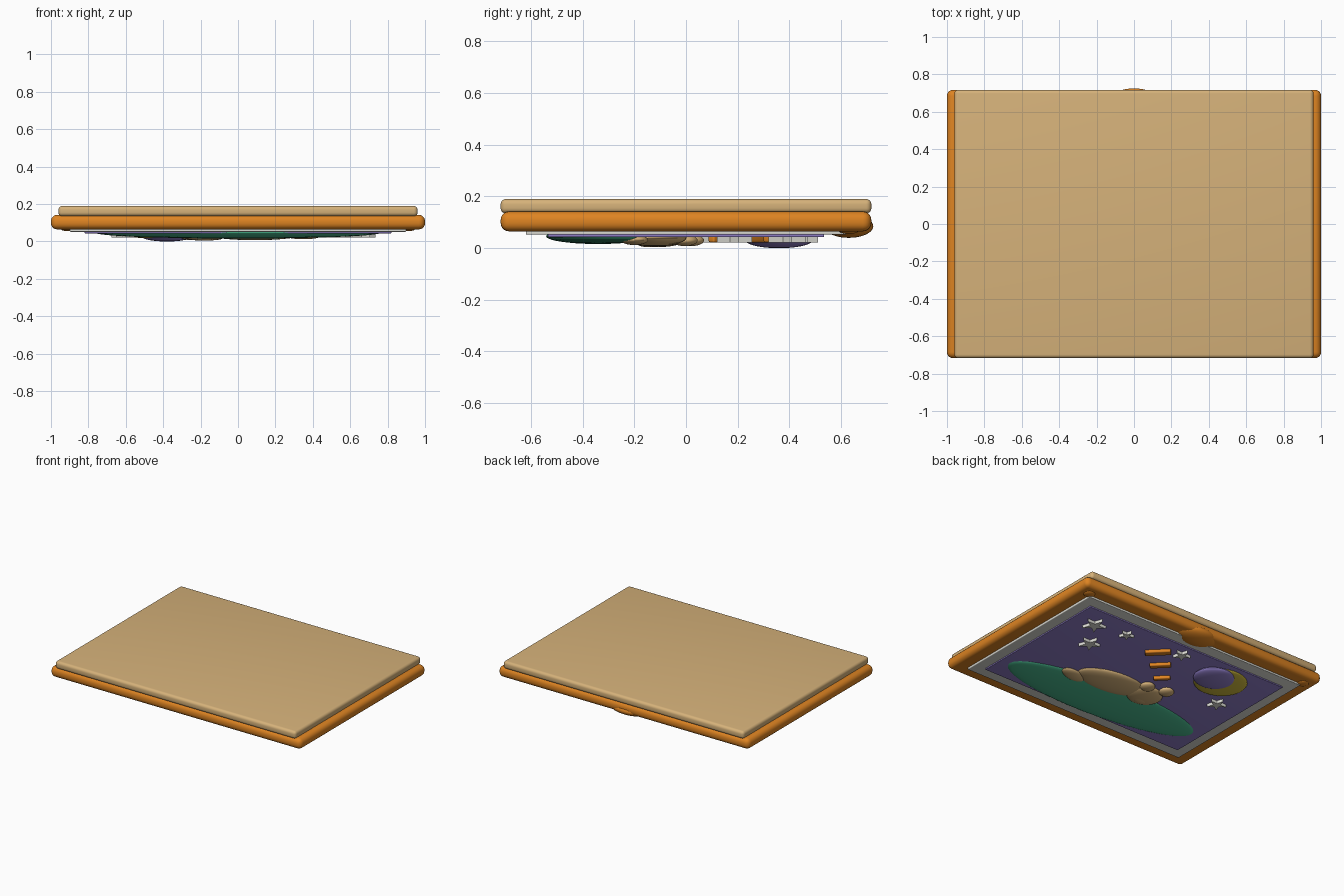
import bpy, bmesh, math

if "Cube" in bpy.data.objects:
    bpy.data.objects.remove(bpy.data.objects["Cube"], do_unlink=True)


def material(name, r, g, b):
    """Make a flat material from 0-255 display values."""
    col = [((c / 255 + 0.055) / 1.055) ** 2.4 for c in (r, g, b)] + [1]
    m = bpy.data.materials.new(name)
    m.use_nodes = True
    m.diffuse_color = col
    m.node_tree.nodes["Principled BSDF"].inputs["Base Color"].default_value = col
    return m


TAN = material("tan", 214, 178, 122)
ORANGE = material("orange", 222, 132, 34)
WHITE = material("off_white", 222, 222, 214)
PURPLE = material("purple", 145, 127, 202)
GREEN = material("green", 75, 188, 145)
YELLOW = material("yellow", 212, 190, 62)


def finish(bm, name, mat, loc, turn=0):
    me = bpy.data.meshes.new(name)
    bmesh.ops.recalc_face_normals(bm, faces=bm.faces)
    bm.to_mesh(me)
    bm.free()
    ob = bpy.data.objects.new(name, me)
    bpy.context.collection.objects.link(ob)
    ob.location = loc
    ob.rotation_euler.z = turn
    me.materials.append(mat)
    bpy.context.view_layer.objects.active = ob
    bpy.ops.object.select_all(action='DESELECT')
    ob.select_set(True)
    bpy.ops.object.shade_smooth_by_angle(angle=math.radians(35))
    return ob


def slab(name, mat, sx, sy, z0, z1, bevel, x=0, y=0, turn=0):
    """Rounded box from full sizes and a height range."""
    bm = bmesh.new()
    bmesh.ops.create_cube(bm, size=1)
    bmesh.ops.scale(bm, vec=(sx, sy, z1 - z0), verts=bm.verts)
    bmesh.ops.bevel(bm, geom=bm.edges[:], offset=bevel, segments=5,
                    profile=0.5, affect='EDGES')
    return finish(bm, name, mat, (x, y, (z0 + z1) / 2), turn)


def blob(name, mat, loc, radii, turn=0):
    """Flattened ellipsoid."""
    bm = bmesh.new()
    bmesh.ops.create_uvsphere(bm, u_segments=40, v_segments=20, radius=1)
    bmesh.ops.scale(bm, vec=radii, verts=bm.verts)
    return finish(bm, name, mat, loc, turn)


def star(name, x, y, r):
    """Five-pointed prism."""
    bm = bmesh.new()
    ring = []
    for i in range(10):
        a = math.pi / 2 + i * math.pi / 5
        d = r if i % 2 == 0 else r * 0.38
        ring.append(bm.verts.new((d * math.cos(a), d * math.sin(a), 0)))
    face = bm.faces.new(ring)
    top = bmesh.ops.extrude_face_region(bm, geom=[face])["geom"]
    bmesh.ops.translate(bm, vec=(0, 0, 0.03),
                        verts=[v for v in top if isinstance(v, bmesh.types.BMVert)])
    return finish(bm, name, WHITE, (x, y, 0.022))


# Panel stack: backing, frame, mat border and night sky
slab("backing_board", TAN, 1.92, 1.435, 0.135, 0.19, 0.02)
slab("frame", ORANGE, 2.0, 1.435, 0.065, 0.142, 0.033)
slab("border", WHITE, 1.8, 1.24, 0.052, 0.08, 0.005)
slab("night_sky", PURPLE, 1.64, 1.07, 0.043, 0.065, 0.003)

# Raised clasp and corner knobs on the frame
blob("clasp", ORANGE, (0, 0.63, 0.085), (0.16, 0.095, 0.045))
for side, x in (("right", -0.91), ("left", 0.91)):
    blob(side + "_knob", ORANGE, (x, 0.63, 0.07), (0.04, 0.04, 0.015))

# Hill
blob("hill", GREEN, (0, -0.34, 0.046), (0.76, 0.2, 0.03), math.radians(-2))

# Sleeping bear
blob("bear_body", TAN, (0.09, -0.12, 0.04), (0.26, 0.12, 0.033), math.radians(-5))
blob("bear_foot", TAN, (0.35, -0.2, 0.032), (0.1, 0.05, 0.02), math.radians(12))
blob("bear_head", TAN, (-0.18, -0.11, 0.034), (0.125, 0.11, 0.03))
blob("bear_muzzle", TAN, (-0.18, -0.145, 0.018), (0.06, 0.045, 0.014))
for side, x, y in (("left", -0.12, -0.005), ("right", -0.26, 0.02)):
    blob(side + "_ear", TAN, (x, y, 0.03), (0.05, 0.05, 0.022))

# Crescent moon: a disc overlapped by a sky-coloured dome
blob("moon", YELLOW, (-0.46, 0.33, 0.04), (0.18, 0.17, 0.022))
blob("moon_shadow", PURPLE, (-0.38, 0.36, 0.03), (0.14, 0.13, 0.03))

# Stars
for i, (x, y, r) in enumerate([(0.66, 0.385, 0.08), (0.53, 0.18, 0.075),
                               (0.415, 0.42, 0.05), (-0.03, 0.45, 0.06),
                               (-0.615, 0.107, 0.065)]):
    star("star_%d" % (i + 1), x, y, r)

# Slanted dream dashes rising from the bear
for i, (x, y, size) in enumerate([(0.11, 0.375, 0.17), (-0.01, 0.256, 0.14),
                                  (-0.125, 0.135, 0.11)]):
    slab("dream_dash_%d" % (i + 1), ORANGE, size, size * 0.3, 0.022, 0.05,
         0.008, x, y, math.radians(-45))
